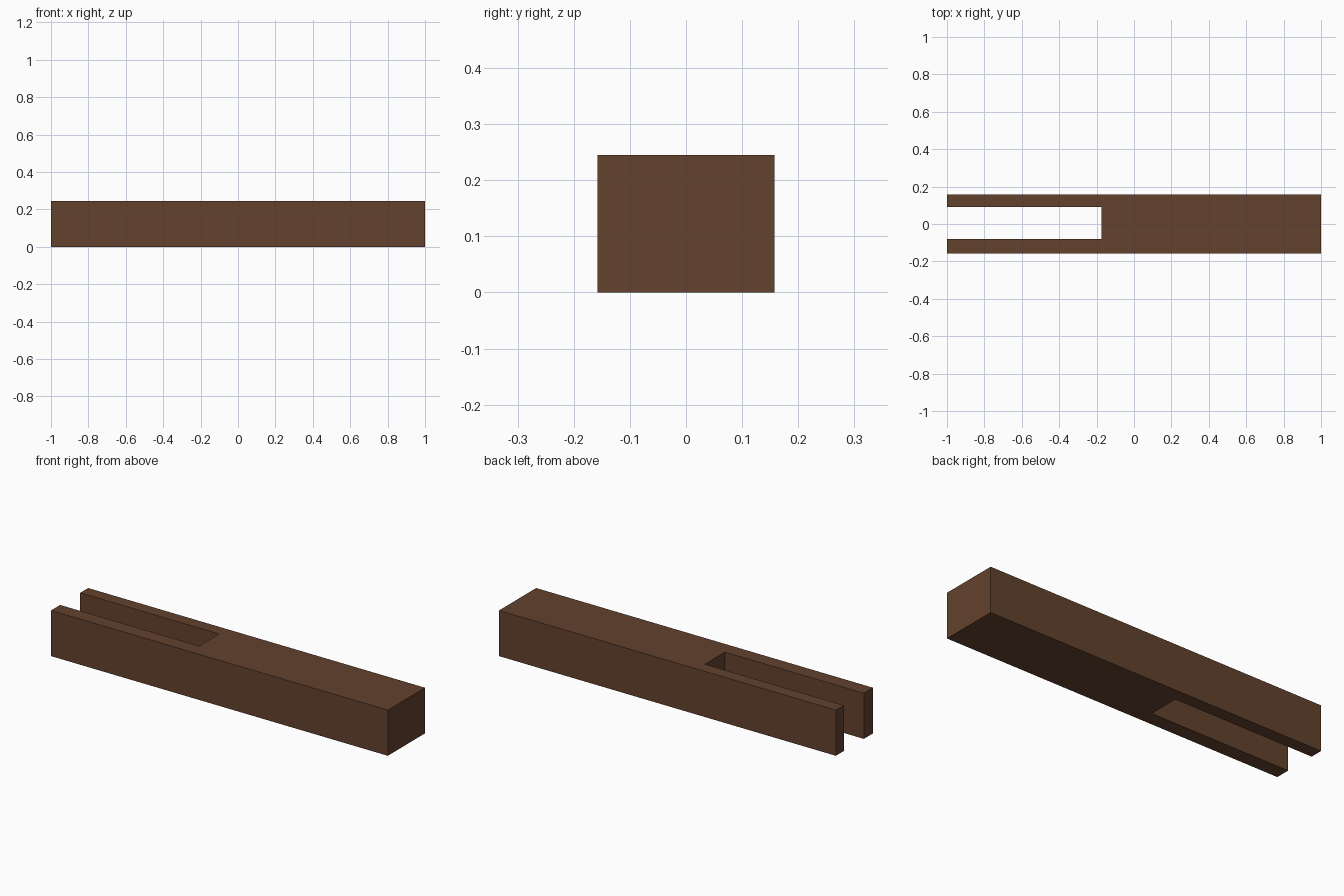
import bpy
import bmesh

cube = bpy.data.objects.get("Cube")
if cube:
    bpy.data.objects.remove(cube, do_unlink=True)

# Brown wood colour
wood = bpy.data.materials.new("brown wood")
wood.use_nodes = True
colour = (0.125, 0.054, 0.027, 1.0)
wood.diffuse_color = colour
wood.node_tree.nodes["Principled BSDF"].inputs["Base Color"].default_value = colour

LENGTH, WIDTH, HEIGHT = 2.0, 0.315, 0.245
SLOT_END, SLOT_FRONT, SLOT_BACK = -0.175, -0.08, 0.09

# Plan outline of the beam with an open slot at its right end
x, y = LENGTH / 2, WIDTH / 2
outline = [(-x, -y), (x, -y), (x, y), (-x, y),
           (-x, SLOT_BACK), (SLOT_END, SLOT_BACK),
           (SLOT_END, SLOT_FRONT), (-x, SLOT_FRONT)]

# Extrude the outline up to make the beam
bm = bmesh.new()
base = bm.faces.new([bm.verts.new((px, py, 0)) for px, py in outline])
top = bmesh.ops.extrude_face_region(bm, geom=[base], use_keep_orig=True)
verts = [v for v in top["geom"] if isinstance(v, bmesh.types.BMVert)]
bmesh.ops.translate(bm, vec=(0, 0, HEIGHT), verts=verts)
bmesh.ops.recalc_face_normals(bm, faces=bm.faces)

mesh = bpy.data.meshes.new("slotted_beam")
bm.to_mesh(mesh)
bm.free()
mesh.materials.append(wood)
beam = bpy.data.objects.new("slotted_beam", mesh)
bpy.context.collection.objects.link(beam)
